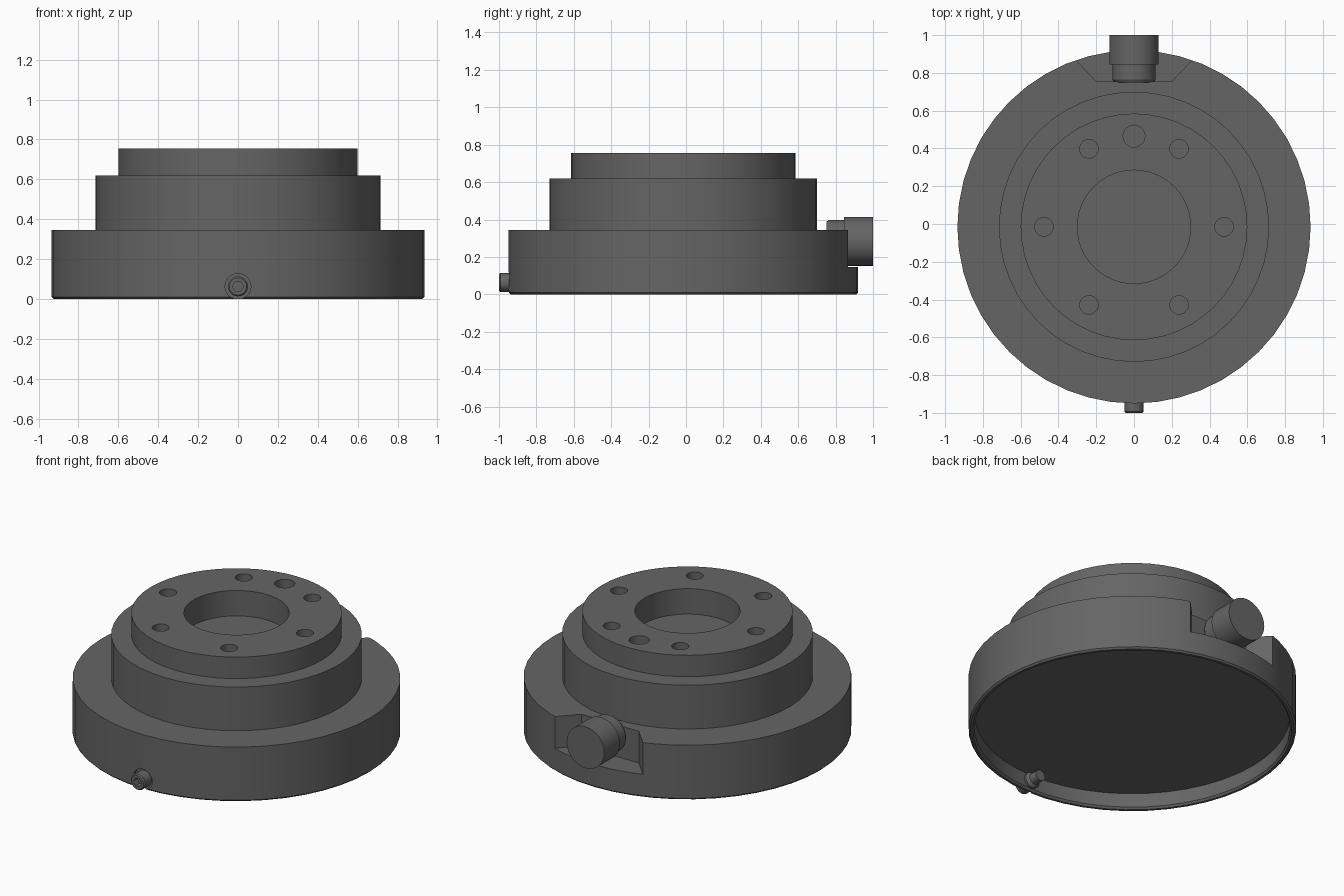
import bpy, bmesh, math
from mathutils import Matrix, Vector

cube = bpy.data.objects.get("Cube")
if cube:
    bpy.data.objects.remove(cube, do_unlink=True)

CENTRE_Y = -0.015
TO_BACK = Matrix.Rotation(-math.pi / 2, 4, 'X')   # turns the z axis to +y

metal = bpy.data.materials.new("dark grey metal")
metal.use_nodes = True
grey = (0.13, 0.13, 0.13, 1)
metal.diffuse_color = grey
metal.node_tree.nodes["Principled BSDF"].inputs["Base Color"].default_value = grey


def finish(name, bm, matrix):
    """Turn a bmesh into a linked object."""
    bmesh.ops.remove_doubles(bm, verts=bm.verts, dist=1e-5)
    bmesh.ops.recalc_face_normals(bm, faces=bm.faces)
    bm.transform(matrix)
    mesh = bpy.data.meshes.new(name)
    bm.to_mesh(mesh)
    bm.free()
    mesh.materials.append(metal)
    obj = bpy.data.objects.new(name, mesh)
    bpy.context.collection.objects.link(obj)
    return obj


def lathe(name, profile, steps, place, turn=Matrix()):
    """Spin an (r, z) profile, which starts and ends on the axis."""
    bm = bmesh.new()
    verts = [bm.verts.new((r, 0, z)) for r, z in profile]
    edges = [bm.edges.new(pair) for pair in zip(verts, verts[1:])]
    bmesh.ops.spin(bm, geom=verts + edges, axis=(0, 0, 1), cent=(0, 0, 0),
                   angle=2 * math.pi, steps=steps)
    return finish(name, bm, Matrix.Translation(place) @ turn)


def rod(name, radius, length, steps, place, turn=Matrix()):
    return lathe(name, [(0, 0), (radius, 0), (radius, length), (0, length)],
                 steps, place, turn)


def prism(name, outline, bottom, top):
    bm = bmesh.new()
    face = bm.faces.new([bm.verts.new((x, y, bottom)) for x, y in outline])
    grown = bmesh.ops.extrude_face_region(bm, geom=[face])["geom"]
    bmesh.ops.translate(bm, vec=(0, 0, top - bottom),
                        verts=[v for v in grown if isinstance(v, bmesh.types.BMVert)])
    return finish(name, bm, Matrix())


def cut(target, cutter):
    """Subtract the cutter for good and delete it."""
    cutter.hide_render = True
    mod = target.modifiers.new("cut", 'BOOLEAN')
    mod.operation = 'DIFFERENCE'
    mod.solver = 'EXACT'
    mod.object = cutter
    bpy.context.view_layer.objects.active = target
    bpy.ops.object.modifier_apply(modifier=mod.name)
    bpy.data.objects.remove(cutter, do_unlink=True)


# Stepped round body: hollow underside, chamfered rim, three tiers, blind bore
body = lathe("stepped_body", [
    (0, 0.10), (0.90, 0.10), (0.90, 0.012), (0.91, 0), (0.925, 0), (0.935, 0.01),
    (0.935, 0.345), (0.715, 0.345), (0.715, 0.62), (0.60, 0.62), (0.60, 0.755),
    (0.30, 0.755), (0.30, 0.595), (0, 0.595)], 48, (0, CENTRE_Y, 0))

# Ring of six bolt holes and one larger pin hole in the top
for i in range(6):
    a = math.radians(60 * i)
    spot = Vector((0.477 * math.cos(a), CENTRE_Y + 0.477 * math.sin(a), 0.62))
    cut(body, rod("bolt_hole_cutter", 0.049, 0.2, 24, spot))
cut(body, rod("pin_hole_cutter", 0.058, 0.2, 24, (0, 0.465, 0.62)))

# Flared pocket at the back
cut(body, prism("pocket_cutter",
                [(-0.2, 0.755), (0.2, 0.755), (0.5, 1.07), (-0.5, 1.07)], 0.145, 0.5))

# Shallow seat for the set screw at the front
SCREW_Z = 0.063
cut(body, rod("screw_seat_cutter", 0.065, 0.1, 24, (0, -1.03, SCREW_Z), TO_BACK))

# Connector in the pocket
connector = lathe("connector", [
    (0, 0), (0.105, 0), (0.115, 0.015), (0.115, 0.095), (0.131, 0.095),
    (0.131, 0.25), (0, 0.25)], 32, (0, 0.75, 0.283), TO_BACK)

# Set screw through the front wall, with a hex socket
screw = lathe("set_screw", [
    (0, 0), (0.043, 0), (0.05, 0.007), (0.05, 0.1), (0.034, 0.115),
    (0.034, 0.17), (0, 0.17)], 24, (0, -1, SCREW_Z), TO_BACK)
cut(screw, rod("socket_cutter", 0.028, 0.06, 6, (0, -1.02, SCREW_Z), TO_BACK))

# Smooth the round walls, keep the edges sharp
bpy.ops.object.select_all(action='DESELECT')
for obj in (body, connector, screw):
    obj.select_set(True)
bpy.context.view_layer.objects.active = body
bpy.ops.object.shade_smooth_by_angle(angle=math.radians(30))
